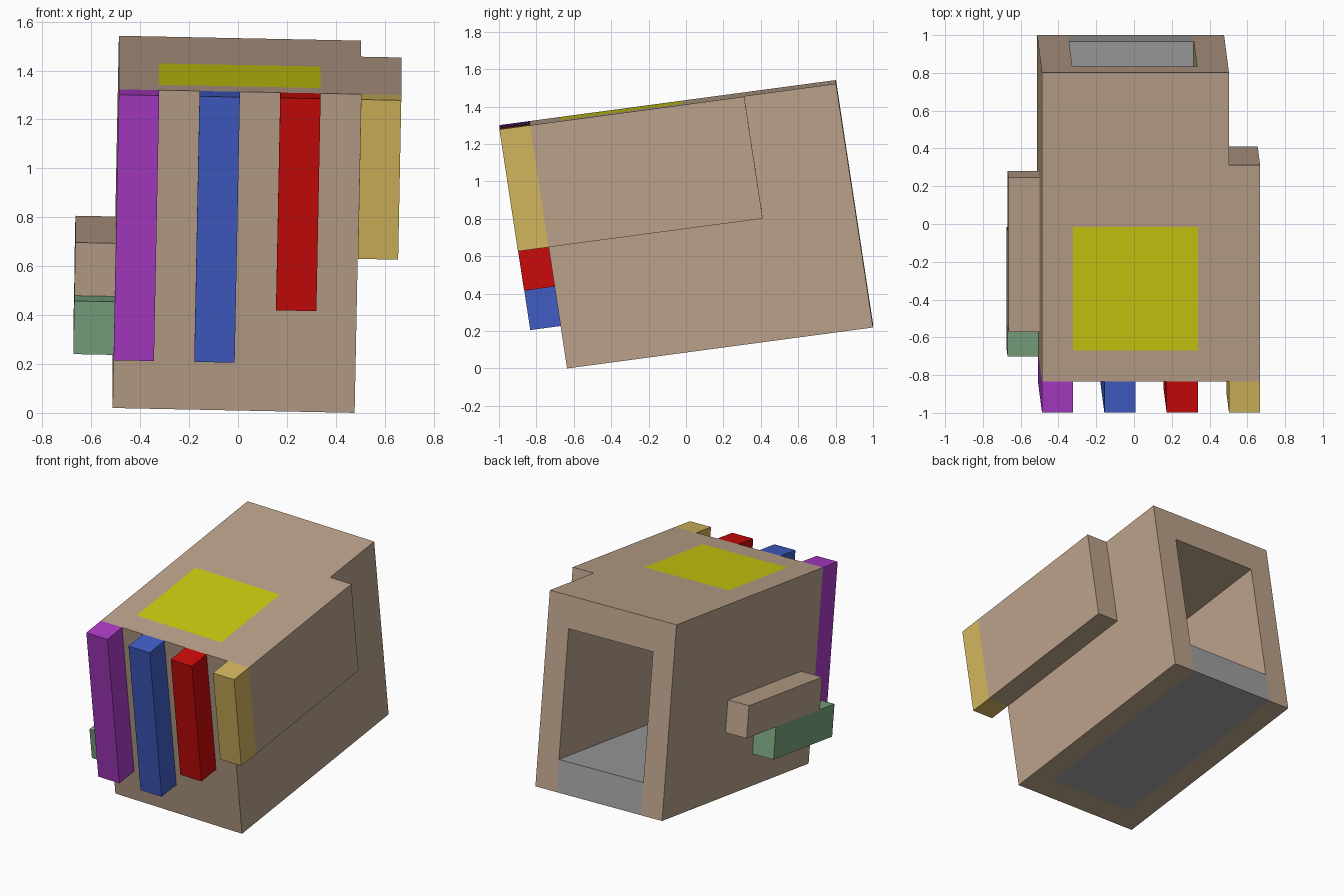
import bpy, bmesh, math
from itertools import product
from mathutils import Vector, Matrix

if "Cube" in bpy.data.objects:
    bpy.data.objects.remove(bpy.data.objects["Cube"])

# Tilted block grid: cell steps along width, depth and height, and its origin
STEP = Matrix(((0.165, 0.0, 0.0043),
               (0.0, 0.1636, -0.033),
               (-0.0033, 0.0219, 0.2172)))
ORIGIN = Vector((-0.513, -0.636, 0.02))


def cells(x0, x1, y0, y1, z0, z1):
    return set(product(range(x0, x1), range(y0, y1), range(z0, z1)))


# Inset panels and the hollow sleeve
floor = cells(1, 5, 1, 10, 0, 1)
top_panel = cells(1, 5, 1, 5, 5, 6)
cavity = cells(1, 5, 1, 10, 1, 5)
body = cells(0, 6, 0, 10, 0, 6) - cavity - floor - top_panel

BROWN = (0.50, 0.365, 0.26)
# name: (cells, colour)
PARTS = {
    "hollow_body": (body, BROWN),
    "sleeve_floor": (floor, (0.35, 0.35, 0.35)),
    "top_panel": (top_panel, (0.60, 0.60, 0.005)),
    "right_side_slab": (cells(6, 7, 0, 7, 3, 6), BROWN),
    "left_upper_bar": (cells(-1, 0, 1, 6, 2, 3), BROWN),
    "left_lower_bar": (cells(-1, 0, 0, 4, 1, 2), (0.20, 0.38, 0.22)),
    "finger_purple": (cells(0, 1, -1, 0, 1, 6), (0.41, 0.045, 0.57)),
    "finger_blue": (cells(2, 3, -1, 0, 1, 6), (0.052, 0.11, 0.57)),
    "finger_red": (cells(4, 5, -1, 0, 2, 6), (0.60, 0.003, 0.003)),
    "finger_gold": (cells(6, 7, -1, 0, 3, 6), (0.65, 0.47, 0.11)),
}
SOLID = set().union(*(p[0] for p in PARTS.values()))
MATERIALS = {}


def material(colour):
    if colour not in MATERIALS:
        mat = bpy.data.materials.new("paint")
        mat.diffuse_color = (*colour, 1)
        mat.use_nodes = True
        mat.node_tree.nodes["Principled BSDF"].inputs["Base Color"].default_value = mat.diffuse_color
        MATERIALS[colour] = mat
    return MATERIALS[colour]


def build(name, part, colour):
    bm = bmesh.new()
    # Outer faces only, where no other block touches
    for cell in sorted(part):
        for axis, side in product(range(3), (0, 1)):
            near = list(cell)
            near[axis] += 1 if side else -1
            if tuple(near) in SOLID:
                continue
            quad = []
            for u, v in ((0, 0), (1, 0), (1, 1), (0, 1)):
                p = Vector(cell)
                p[axis] += side
                p[(axis + 1) % 3] += u
                p[(axis + 2) % 3] += v
                quad.append(bm.verts.new(STEP @ p + ORIGIN))
            bm.faces.new(quad if side else quad[::-1])
    # Weld cells and merge the flat areas
    bmesh.ops.remove_doubles(bm, verts=bm.verts, dist=0.001)
    bmesh.ops.dissolve_limit(bm, angle_limit=math.radians(2),
                             verts=bm.verts, edges=bm.edges)
    mesh = bpy.data.meshes.new(name)
    bm.to_mesh(mesh)
    bm.free()
    mesh.materials.append(material(colour))
    bpy.context.collection.objects.link(bpy.data.objects.new(name, mesh))


for name, (part, colour) in PARTS.items():
    build(name, part, colour)
